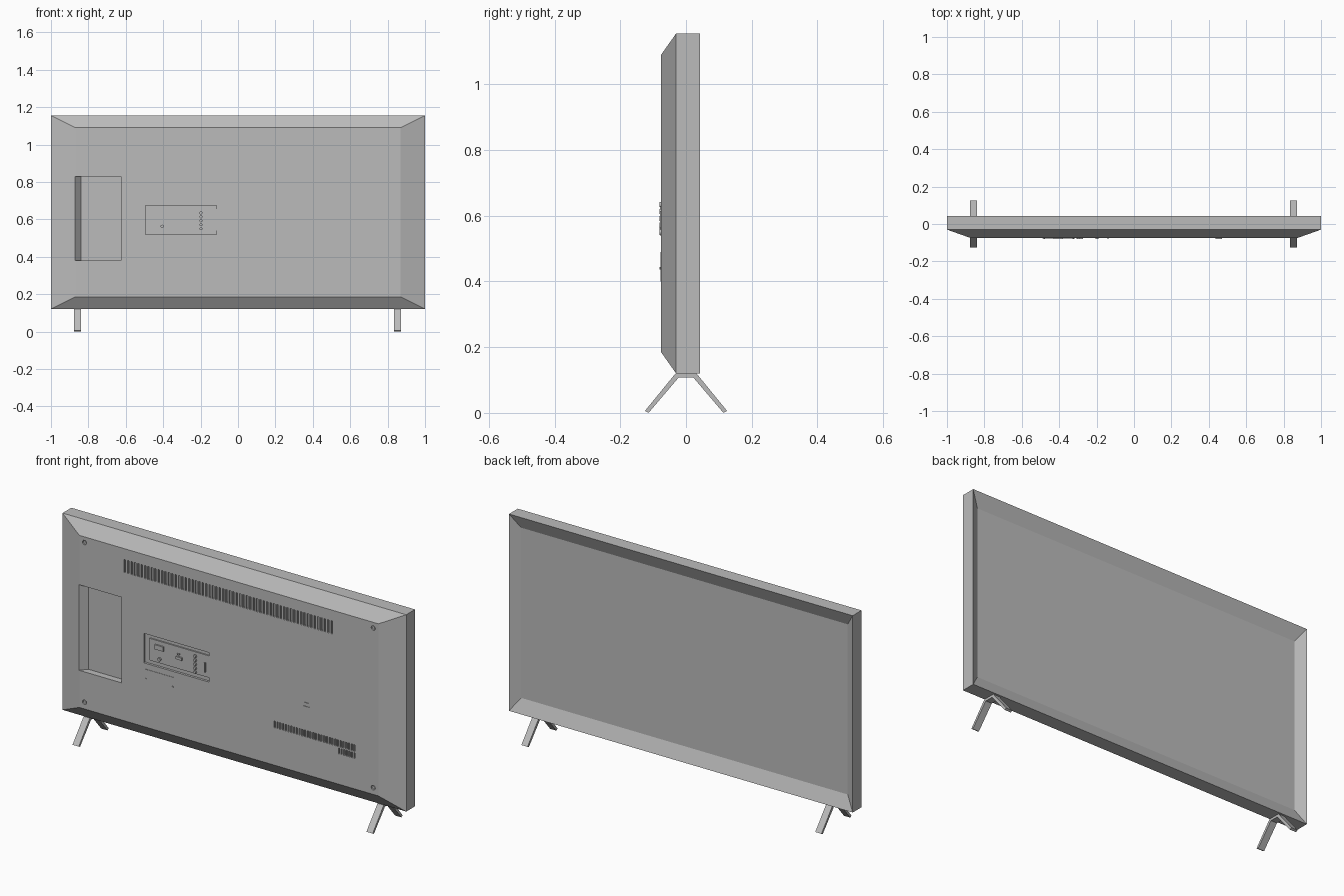
import bpy
import bmesh
from mathutils import Matrix, Vector

if "Cube" in bpy.data.objects:
    bpy.data.objects.remove(bpy.data.objects["Cube"], do_unlink=True)

GREY = (0.5, 0.5, 0.5, 1)
mat = bpy.data.materials.new("plain grey")
mat.use_nodes = True
mat.diffuse_color = GREY
mat.node_tree.nodes["Principled BSDF"].inputs["Base Color"].default_value = GREY

BACK = -0.076    # plane of the rear cover


def finish(bm, name):
    bmesh.ops.recalc_face_normals(bm, faces=bm.faces)
    mesh = bpy.data.meshes.new(name)
    bm.to_mesh(mesh)
    bm.free()
    mesh.materials.append(mat)
    obj = bpy.data.objects.new(name, mesh)
    bpy.context.collection.objects.link(obj)
    return obj


def loft(bm, rings):
    """Join rectangles (x0, x1, z0, z1, y) into a closed solid."""
    loops = [[bm.verts.new(p) for p in
              ((a, y, c), (b, y, c), (b, y, d), (a, y, d))]
             for a, b, c, d, y in rings]
    bm.faces.new(loops[0])
    bm.faces.new(loops[-1][::-1])
    for lo, hi in zip(loops, loops[1:]):
        for i in range(4):
            j = (i + 1) % 4
            bm.faces.new((lo[i], hi[i], hi[j], lo[j]))


def box(bm, x0, x1, z0, z1, y0, y1):
    loft(bm, [(x0, x1, z0, z1, y0), (x0, x1, z0, z1, y1)])


def disc(bm, x, z, r, y0, y1, sides=16):
    turn = Matrix.Rotation(1.5707963, 4, 'X')
    bmesh.ops.create_cone(bm, cap_ends=True, segments=sides, radius1=r, radius2=r,
                          depth=y1 - y0,
                          matrix=Matrix.Translation((x, (y0 + y1) / 2, z)) @ turn)


def slots(bm, x0, x1, z0, z1, count):
    pitch = (x1 - x0) / count
    for i in range(count):
        x = x0 + i * pitch
        box(bm, x, x + pitch * 0.5, z0, z1, BACK - 0.02, BACK + 0.008)


def carve(target, bm):
    """Cut the solids in bm out of the target."""
    cutter = finish(bm, "cutter")
    cutter.hide_render = True
    mod = target.modifiers.new("carve", 'BOOLEAN')
    mod.operation, mod.solver, mod.object = 'DIFFERENCE', 'EXACT', cutter
    bpy.context.view_layer.update()
    graph = bpy.context.evaluated_depsgraph_get()
    result = bpy.data.meshes.new_from_object(target.evaluated_get(graph))
    target.modifiers.clear()
    target.data = result
    bpy.data.objects.remove(cutter, do_unlink=True)


# Casing: sloped rear cover, straight sides, sloped rim around the sunken screen
bm = bmesh.new()
loft(bm, [(-0.87, 0.87, 0.185, 1.09, BACK),
          (-1, 1, 0.12, 1.155, -0.03),
          (-1, 1, 0.12, 1.155, 0.043),
          (-0.95, 0.95, 0.19, 1.085, 0.013)])
casing = finish(bm, "casing")

# Side pocket with one slanted wall, port recess, screw holes
bm = bmesh.new()
loft(bm, [(-0.875, -0.625, 0.38, 0.83, BACK - 0.002),
          (-0.84, -0.625, 0.38, 0.83, BACK + 0.035)])
box(bm, -0.495, -0.115, 0.52, 0.675, BACK - 0.02, BACK + 0.012)
for x in (-0.84, 0.84):
    for z in (0.22, 1.06):
        disc(bm, x, z, 0.012, BACK - 0.02, BACK + 0.008)
# Ventilation slots
slots(bm, -0.61, 0.613, 0.965, 1.033, 62)
slots(bm, 0.263, 0.742, 0.382, 0.417, 30)
slots(bm, 0.637, 0.742, 0.345, 0.375, 7)
carve(casing, bm)

# Screws sunk in their holes
bm = bmesh.new()
for x in (-0.84, 0.84):
    for z in (0.22, 1.06):
        disc(bm, x, z, 0.007, BACK + 0.003, BACK + 0.009)
finish(bm, "screws")

# Raised inner port plate
bm = bmesh.new()
box(bm, -0.465, -0.115, 0.54, 0.655, BACK + 0.005, BACK + 0.013)
finish(bm, "port_plate")

# Sockets and connectors
bm = bmesh.new()
for x, z, w, h in ((-0.405, 0.622, 0.05, 0.024), (-0.29, 0.598, 0.035, 0.014),
                   (-0.295, 0.618, 0.012, 0.006), (-0.14, 0.59, 0.006, 0.05)):
    box(bm, x - w / 2, x + w / 2, z - h / 2, z + h / 2, BACK - 0.003, BACK + 0.006)
for i in range(5):
    disc(bm, -0.198, 0.55 + i * 0.021, 0.008, BACK - 0.004, BACK + 0.006, 12)
disc(bm, -0.405, 0.562, 0.009, BACK - 0.004, BACK + 0.006, 12)
finish(bm, "sockets")

# Cover plate below the ports, with its small fixings
bm = bmesh.new()
box(bm, -0.49, -0.315, 0.4, 0.49, BACK - 0.002, BACK + 0.002)
for x in (-0.48, -0.325):
    disc(bm, x, 0.44, 0.004, BACK - 0.005, BACK, 8)
finish(bm, "cover_plate")

# Small latch marks on the rear cover
bm = bmesh.new()
for z in (0.54, 0.56):
    box(bm, 0.435, 0.47, z, z + 0.004, BACK - 0.003, BACK + 0.002)
finish(bm, "latch")

# Splayed legs from one bent-strip profile
HALF = [(0.022, 0.108), (0.114, 0), (0.125, 0.006), (0.032, 0.12)]
for name, x in (("right_leg", -0.8575), ("left_leg", 0.8525)):
    bm = bmesh.new()
    profile = HALF + [(-y, z) for y, z in reversed(HALF)]
    face = bm.faces.new([bm.verts.new((x - 0.018, y, z)) for y, z in profile])
    grown = bmesh.ops.extrude_face_region(bm, geom=[face])["geom"]
    bmesh.ops.translate(bm, vec=Vector((0.036, 0, 0)),
                        verts=[g for g in grown if isinstance(g, bmesh.types.BMVert)])
    finish(bm, name)
